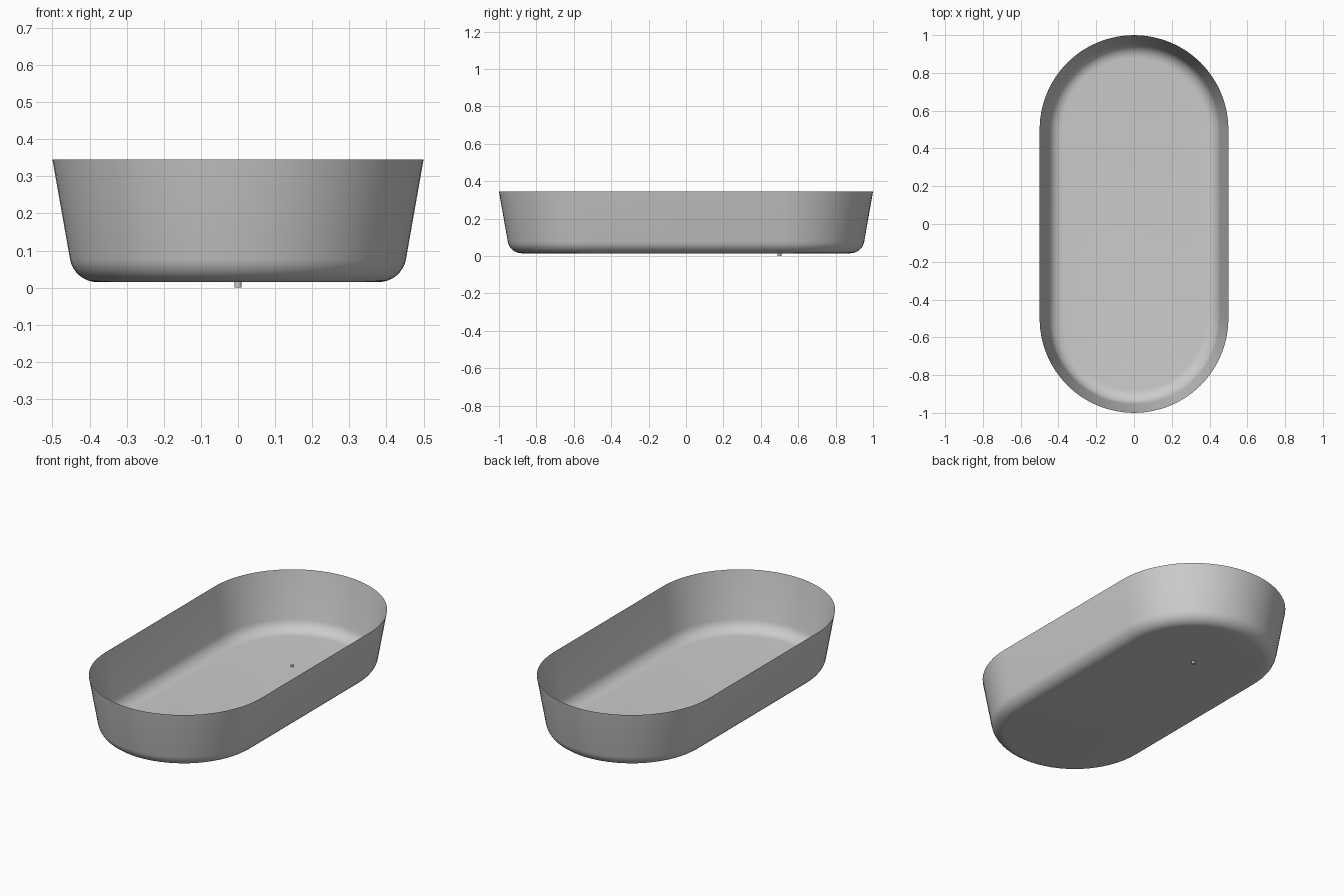
import bpy, bmesh, math

if "Cube" in bpy.data.objects:
    bpy.data.objects.remove(bpy.data.objects["Cube"])

grey = bpy.data.materials.new("light_grey")
grey.diffuse_color = (0.6, 0.6, 0.6, 1)
grey.use_nodes = True
grey.node_tree.nodes["Principled BSDF"].inputs["Base Color"].default_value = grey.diffuse_color


def finish(name, bm, angle):
    bmesh.ops.recalc_face_normals(bm, faces=bm.faces)
    mesh = bpy.data.meshes.new(name)
    bm.to_mesh(mesh)
    bm.free()
    ob = bpy.data.objects.new(name, mesh)
    bpy.context.collection.objects.link(ob)
    mesh.materials.append(grey)
    bpy.ops.object.select_all(action='DESELECT')
    ob.select_set(True)
    bpy.context.view_layer.objects.active = ob
    bpy.ops.object.shade_smooth_by_angle(angle=math.radians(angle))
    return ob


# Tub: thin stadium-shaped shell with sloping wall and rounded foot
TOP_Z, FLOOR_Z, TOP_R, FILLET = 0.345, 0.015, 0.5, 0.075
SLOPE = math.radians(10)
tangent_z = FLOOR_Z + FILLET * (1 - math.sin(SLOPE))
tangent_r = TOP_R - (TOP_Z - tangent_z) * math.tan(SLOPE)
centre_r = tangent_r - FILLET * math.cos(SLOPE)
STEPS, SEGS = 8, 32

profile = [(TOP_R, TOP_Z)]
for i in range(STEPS + 1):
    a = SLOPE + (math.pi / 2 - SLOPE) * i / STEPS
    profile.append((centre_r + FILLET * math.cos(a),
                    FLOOR_Z + FILLET * (1 - math.sin(a))))

bm = bmesh.new()
rings = []
for r, z in profile:
    ring = []
    for start, cy in ((0, 0.5), (math.pi, -0.5)):
        for i in range(SEGS + 1):
            a = start + math.pi * i / SEGS
            ring.append(bm.verts.new((r * math.cos(a), cy + r * math.sin(a), z)))
    rings.append(ring)
for upper, lower in zip(rings, rings[1:]):
    n = len(upper)
    for i in range(n):
        j = (i + 1) % n
        bm.faces.new((upper[i], lower[i], lower[j], upper[j]))
bm.faces.new(rings[-1])
# outward-facing normals
finish("tub_shell", bm, 40)

# Drain plug: small peg through the floor
bm = bmesh.new()
bmesh.ops.create_cone(bm, cap_ends=True, segments=16, radius1=0.01,
                      radius2=0.01, depth=0.021)
bmesh.ops.translate(bm, verts=bm.verts, vec=(0, 0.5, 0.0105))
finish("drain_plug", bm, 40)
